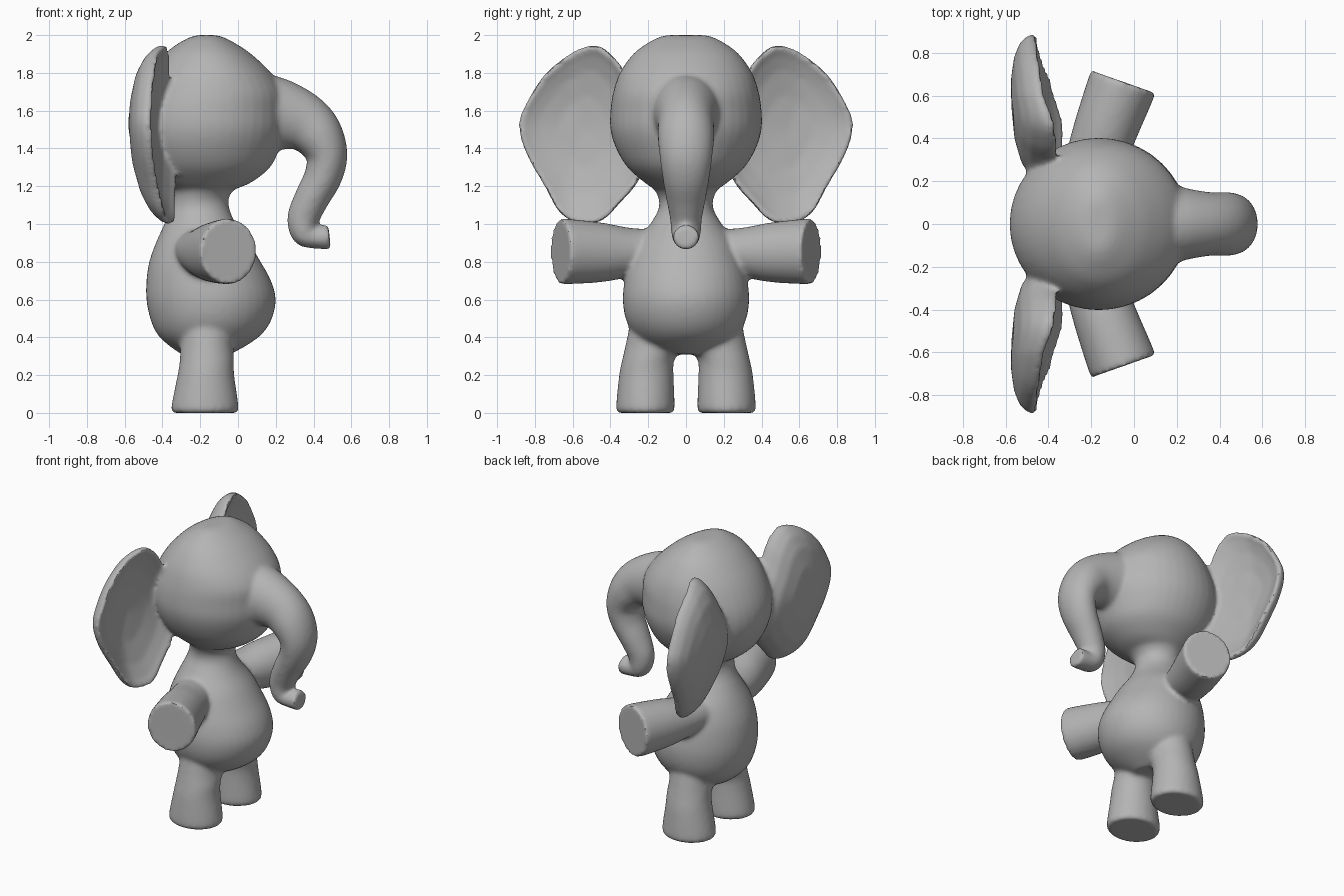
import bpy, bmesh, math
from mathutils import Vector

if "Cube" in bpy.data.objects:
    bpy.data.objects.remove(bpy.data.objects["Cube"])

grey = bpy.data.materials.new("plain_grey")
grey.use_nodes = True
grey.diffuse_color = (0.46, 0.46, 0.46, 1)
grey.node_tree.nodes["Principled BSDF"].inputs["Base Color"].default_value = (0.46, 0.46, 0.46, 1)

X, Y, Z = Vector((1, 0, 0)), Vector((0, 1, 0)), Vector((0, 0, 1))


def spline(points, steps, closed=False):
    """Smooth curve through tuples of any length."""
    n = len(points)
    pts = [Vector(p) for p in points]
    pick = (lambda i: pts[i % n]) if closed else (lambda i: pts[max(0, min(n - 1, i))])
    out = []
    for i in range(n if closed else n - 1):
        a, b, c, d = (pick(i + k) for k in (-1, 0, 1, 2))
        for s in range(steps):
            t = s / steps
            out.append(b + (c - a) * (t / 2) + (a * 2 - b * 5 + c * 4 - d) * (t * t / 2)
                       + (b * 3 - a - c * 3 + d) * (t ** 3 / 2))
    return out if closed else out + [pts[-1]]


def skin(name, rings):
    """Closed surface through rings of equal point counts."""
    bm = bmesh.new()
    rows = [[bm.verts.new(p) for p in ring] for ring in rings]
    n = len(rows[0])
    for lower, upper in zip(rows, rows[1:]):
        for i in range(n):
            j = (i + 1) % n
            bm.faces.new((lower[i], lower[j], upper[j], upper[i]))
    bm.faces.new(rows[0][::-1])
    bm.faces.new(rows[-1])
    bmesh.ops.recalc_face_normals(bm, faces=bm.faces)
    mesh = bpy.data.meshes.new(name)
    bm.to_mesh(mesh)
    bm.free()
    mesh.materials.append(grey)
    ob = bpy.data.objects.new(name, mesh)
    bpy.context.collection.objects.link(ob)
    return ob


def loft(name, sections, side, axis=None, sides=40):
    """Sections are x, y, z, radius along side, radius across it."""
    secs = spline(sections, 4)
    rings = []
    for i, s in enumerate(secs):
        ahead, behind = secs[min(i + 1, len(secs) - 1)], secs[max(i - 1, 0)]
        along = axis or Vector((ahead - behind)[:3])
        across = along.cross(side).normalized()
        rings.append([Vector(s[:3]) + side * (s[3] * math.cos(a)) + across * (s[4] * math.sin(a))
                      for a in (2 * math.pi * k / sides for k in range(sides))])
    return skin(name, rings)


def upright(name, profile):
    """Profile rows are z, back x, front x, half width."""
    return loft(name, [((b + f) / 2, 0, z, (f - b) / 2, w) for z, b, f, w in profile], X, Z)


# Torso with neck
torso = upright("elephant_body", [
    (.31, -.3, -.04, .11), (.36, -.37, .05, .22), (.42, -.43, .13, .28), (.5, -.465, .18, .32),
    (.6, -.485, .2, .335), (.7, -.485, .175, .325), (.8, -.47, .12, .3), (.9, -.435, .06, .26),
    (1, -.39, -.01, .19), (1.08, -.355, -.045, .145), (1.15, -.34, -.045, .15), (1.23, -.35, .03, .2)])

# Head
head = upright("head", [
    (1.18, -.34, -.03, .16), (1.22, -.41, .07, .22), (1.3, -.5, .17, .31), (1.4, -.555, .22, .37),
    (1.5, -.58, .25, .4), (1.6, -.575, .25, .4), (1.7, -.54, .24, .385), (1.8, -.48, .175, .35),
    (1.9, -.39, .07, .28), (1.96, -.31, -.02, .2), (1.99, -.25, -.08, .14), (2.0, -.21, -.12, .1)])

# Trunk, curling forward at its tip
trunk = loft("trunk", [
    (x, 0, z, w, r) for x, z, w, r in (
        (.08, 1.57, .24, .24), (.2, 1.58, .18, .2), (.34, 1.54, .15, .16), (.425, 1.465, .15, .135),
        (.47, 1.36, .14, .11), (.45, 1.25, .125, .1), (.39, 1.135, .105, .092),
        (.345, 1.03, .085, .085), (.352, .95, .078, .07), (.41, .928, .07, .058), (.485, .933, .068, .07))], Y)

# Arms and legs
parts = [torso, head, trunk]
for name, s in (("left", 1), ("right", -1)):
    parts.append(loft(name + "_arm", [
        (-.22, s * .15, .86, .11, .13), (-.18, s * .3, .85, .13, .14),
        (-.13, s * .45, .85, .158, .15), (-.055, s * .65, .855, .174, .16),
        (-.05, s * .664, .855, .165, .15)], Z, Vector((.33, s * .94, 0))))
    parts.append(loft(name + "_leg", [
        (-.175, s * .215, 0, .165, .145), (-.175, s * .215, .03, .178, .155),
        (-.17, s * .21, .2, .15, .144), (-.165, s * .2, .28, .143, .138),
        (-.165, s * .17, .36, .14, .15), (-.16, s * .17, .5, .13, .12)], X, Z))

# Ears: a dished front, a crisp rim and a bulging back that thickens into the head
outline = spline([(.3, 1.76), (.37, 1.87), (.47, 1.945), (.6, 1.91), (.75, 1.79), (.85, 1.63),
                  (.885, 1.52), (.845, 1.37), (.75, 1.2), (.67, 1.06), (.57, 1.005), (.45, 1.015),
                  (.35, 1.11), (.24, 1.25), (.17, 1.5)], 5, True)
middle = Vector((.54, 1.5))


def ear_ring(size, offset, side):
    ring = []
    for p in outline:
        q = middle + (p - middle) * size
        h = q.y - middle.y
        inward = max(0, .6 - q.x) * (1 + 6 * offset)
        ring.append((.3 * h * h - .03 * h - .455 + .3 * inward + offset, side * q.x, q.y))
    return ring


layers = [(.03, -.04), (.4, -.038), (.7, -.028), (.88, -.012), (.95, 0), (.985, 0), (1, -.012),
          (1, -.03), (.97, -.05), (.88, -.08), (.7, -.105), (.4, -.12), (.03, -.122)]
for name, s in (("left", 1), ("right", -1)):
    parts.append(skin(name + "_ear", [ear_ring(size, offset, s) for size, offset in layers]))

# Fuse everything into one soft skin
bpy.ops.object.select_all(action='DESELECT')
for ob in parts:
    ob.select_set(True)
bpy.context.view_layer.objects.active = torso
bpy.ops.object.join()
fuse = torso.modifiers.new("fuse", 'REMESH')
fuse.mode = 'VOXEL'
fuse.voxel_size = .013
soften = torso.modifiers.new("soften", 'SMOOTH')
soften.factor = .5
soften.iterations = 10
bpy.ops.object.convert(target='MESH')
bpy.ops.object.shade_smooth_by_angle(angle=math.radians(40))
